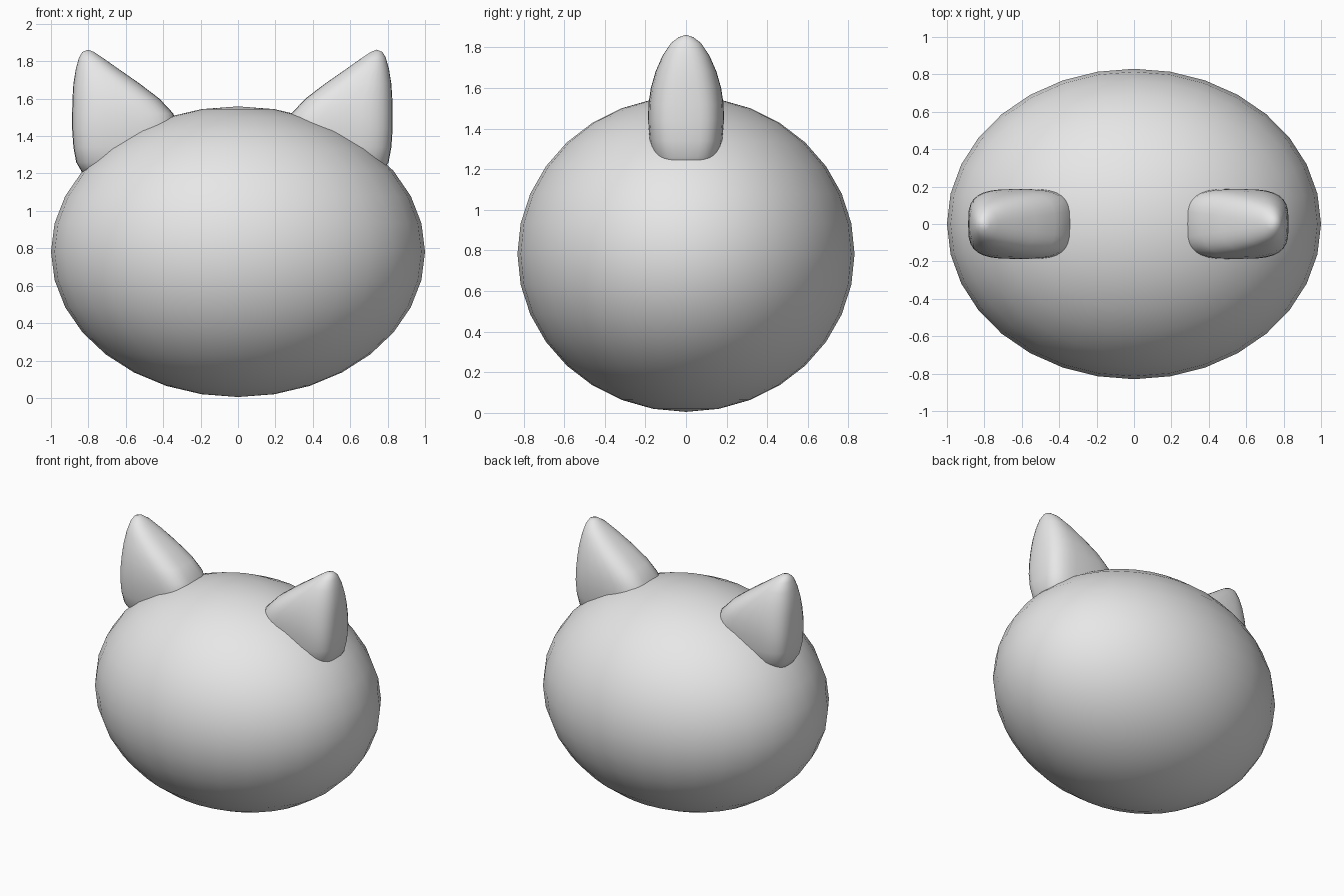
import bpy, bmesh, math

if "Cube" in bpy.data.objects:
    bpy.data.objects.remove(bpy.data.objects["Cube"], do_unlink=True)

# One plain grey for everything
grey = bpy.data.materials.new("plain_grey")
grey.use_nodes = True
colour = (0.8, 0.8, 0.8, 1)
grey.diffuse_color = colour
grey.node_tree.nodes["Principled BSDF"].inputs["Base Color"].default_value = colour


def finish(bm, name):
    bmesh.ops.recalc_face_normals(bm, faces=bm.faces)
    for face in bm.faces:
        face.smooth = True
    mesh = bpy.data.meshes.new(name)
    bm.to_mesh(mesh)
    bm.free()
    mesh.materials.append(grey)
    obj = bpy.data.objects.new(name, mesh)
    bpy.context.collection.objects.link(obj)
    return obj


# Head: a wide, slightly flattened ball
bm = bmesh.new()
bmesh.ops.create_uvsphere(bm, u_segments=32, v_segments=16, radius=1)
bmesh.ops.scale(bm, vec=(1, 0.83, 0.777), verts=bm.verts)
bmesh.ops.translate(bm, vec=(0, 0, 0.782), verts=bm.verts)
finish(bm, "head")

# Ear levels: height, inner x, outer x, half depth, squareness of the section
EAR = [
    (1.16, 0.42, 0.70, 0.08, 2.4),
    (1.20, 0.36, 0.77, 0.13, 2.8),
    (1.26, 0.30, 0.805, 0.165, 3.2),
    (1.34, 0.27, 0.82, 0.18, 3.4),
    (1.44, 0.265, 0.827, 0.187, 3.4),
    (1.52, 0.285, 0.827, 0.185, 3.2),
    (1.60, 0.36, 0.825, 0.173, 2.9),
    (1.68, 0.465, 0.82, 0.15, 2.6),
    (1.76, 0.58, 0.807, 0.115, 2.3),
    (1.82, 0.665, 0.79, 0.075, 2.1),
    (1.85, 0.71, 0.772, 0.035, 2),
]
SIDES = 32


def build_ear(name, side, shift):
    bm = bmesh.new()
    rings = []
    for z, inner, outer, depth, power in EAR:
        ring = []
        for i in range(SIDES):
            a = math.tau * i / SIDES
            c, s = math.cos(a), math.sin(a)
            x = (inner + outer) / 2 + (outer - inner) / 2 * math.copysign(abs(c) ** (2 / power), c)
            y = depth * math.copysign(abs(s) ** (2 / power), s)
            ring.append(bm.verts.new((side * x + shift, y, z)))
        rings.append(ring)
    for low, high in zip(rings, rings[1:]):
        for i in range(SIDES):
            j = (i + 1) % SIDES
            bm.faces.new((low[i], low[j], high[j], high[i]))
    # Rounded tip and hidden base
    tip = bm.verts.new((side * 0.742 + shift, 0, 1.862))
    for i in range(SIDES):
        bm.faces.new((rings[-1][i], rings[-1][(i + 1) % SIDES], tip))
    bm.faces.new(rings[0])
    finish(bm, name)


build_ear("left_ear", 1, 0)
build_ear("right_ear", -1, -0.06)
